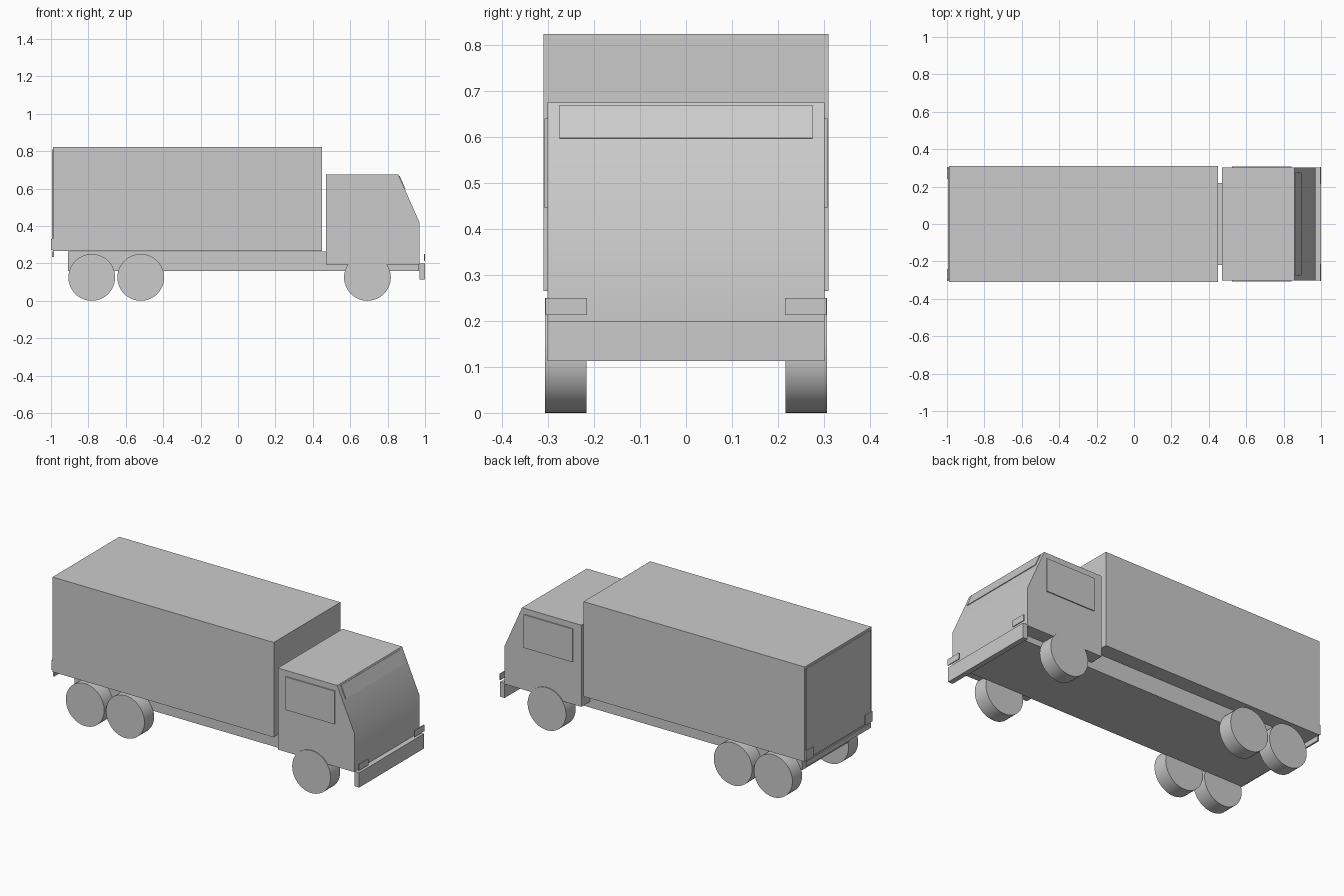
import bpy, bmesh, math
from mathutils import Vector

cube = bpy.data.objects.get("Cube")
if cube:
    bpy.data.objects.remove(cube, do_unlink=True)

grey = bpy.data.materials.new("plain_grey")
grey.use_nodes = True
COLOUR = (0.6, 0.6, 0.6, 1)
grey.diffuse_color = COLOUR
grey.node_tree.nodes["Principled BSDF"].inputs["Base Color"].default_value = COLOUR


def finish(name, bm, smooth=False):
    bmesh.ops.recalc_face_normals(bm, faces=bm.faces)
    mesh = bpy.data.meshes.new(name)
    bm.to_mesh(mesh)
    bm.free()
    mesh.materials.append(grey)
    obj = bpy.data.objects.new(name, mesh)
    bpy.context.collection.objects.link(obj)
    if smooth:
        bpy.ops.object.select_all(action="DESELECT")
        obj.select_set(True)
        bpy.context.view_layer.objects.active = obj
        bpy.ops.object.shade_smooth_by_angle(angle=math.radians(30))
    return obj


def box(name, x, y, z):
    """Box from (low, high) ranges."""
    bm = bmesh.new()
    bmesh.ops.create_cube(bm, size=1)
    for v in bm.verts:
        v.co = [r[0] if c < 0 else r[1] for c, r in zip(v.co, (x, y, z))]
    return finish(name, bm)


def extrude_profile(name, points, half_width, smooth=False):
    """Side profile in x and z, extruded across y."""
    bm = bmesh.new()
    face = bm.faces.new([bm.verts.new((x, -half_width, z)) for x, z in points])
    new = bmesh.ops.extrude_face_region(bm, geom=[face])["geom"]
    verts = [g for g in new if isinstance(g, bmesh.types.BMVert)]
    bmesh.ops.translate(bm, verts=verts, vec=(0, 2 * half_width, 0))
    return finish(name, bm, smooth)


def wheel(name, x, y):
    bm = bmesh.new()
    bmesh.ops.create_cone(bm, cap_ends=True, segments=48, radius1=0.125,
                          radius2=0.125, depth=0.09)
    for v in bm.verts:
        v.co = Vector((v.co.x + x, v.co.z + y, v.co.y + 0.125))
    return finish(name, bm, True)


# Chassis and cargo body
box("chassis", (-0.91, 0.969), (-0.22, 0.22), (0.16, 0.264))
box("cargo_box", (-0.99, 0.45), (-0.31, 0.31), (0.265, 0.823))
box("rear_door", (-0.995, -0.99), (-0.3, 0.3), (0.275, 0.81))
box("rear_bumper", (-0.995, -0.985), (-0.3, 0.3), (0.235, 0.264))

# Cab with sloped windscreen face
brow, nose = Vector((0.857, 0.675)), Vector((0.97, 0.42))
extrude_profile("cab", [(0.47, 0.195), (0.97, 0.195), nose, brow, (0.47, 0.675)],
                0.301, True)

# Windscreen plate lying on the slope
slope = nose - brow
out = Vector((-slope.y, slope.x)).normalized() * 0.004
top, low = brow + slope * 0.03, brow + slope * 0.31
extrude_profile("windscreen", [top, low, low + out, top + out], 0.275)

# Front bumper
box("front_bumper", (0.97, 1.0), (-0.301, 0.301), (0.113, 0.2))

# Paired side details and wheels
for side, tag in ((-1, "near"), (1, "far")):
    def span(a, b):
        return tuple(sorted((side * a, side * b)))
    box("side_window_" + tag, (0.525, 0.843), span(0.3, 0.307), (0.445, 0.64))
    box("headlight_" + tag, (0.994, 1.0), span(0.215, 0.305), (0.213, 0.25))
    box("tail_light_" + tag, (-1.0, -0.99), span(0.24, 0.306), (0.272, 0.33))
    for part, x in (("front", 0.692), ("middle", -0.52), ("rear", -0.782)):
        wheel(f"{part}_wheel_{tag}", x, side * 0.261)
